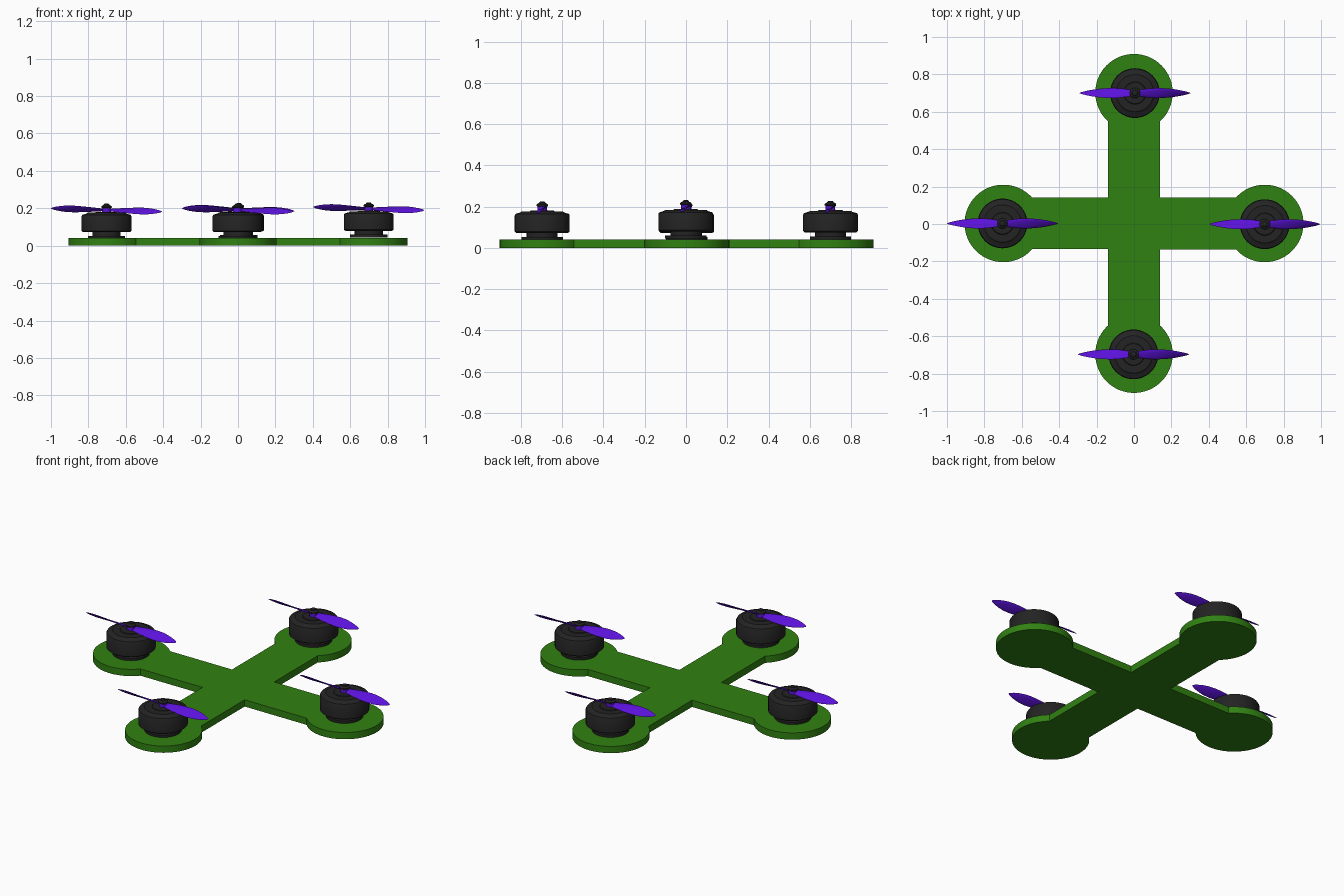
import bpy, bmesh
from math import sin, cos, asin, pi, radians
from mathutils import Vector, Matrix

if "Cube" in bpy.data.objects:
    bpy.data.objects.remove(bpy.data.objects["Cube"])


def material(name, rgb):
    m = bpy.data.materials.new(name)
    m.diffuse_color = (*rgb, 1)
    m.use_nodes = True
    m.node_tree.nodes["Principled BSDF"].inputs["Base Color"].default_value = m.diffuse_color
    return m


GREEN = material("green", (0.03, 0.22, 0.006))
BLACK = material("black", (0.017, 0.017, 0.017))
PURPLE = material("purple", (0.105, 0.006, 0.7))


def finish(bm, name, mat, loc=(0, 0, 0)):
    bmesh.ops.recalc_face_normals(bm, faces=bm.faces)
    mesh = bpy.data.meshes.new(name)
    bm.to_mesh(mesh)
    bm.free()
    ob = bpy.data.objects.new(name, mesh)
    bpy.context.collection.objects.link(ob)
    ob.location = loc
    mesh.materials.append(mat)
    bpy.ops.object.select_all(action='DESELECT')
    bpy.context.view_layer.objects.active = ob
    ob.select_set(True)
    bpy.ops.object.shade_smooth_by_angle(angle=radians(30))
    return ob


def skin(bm, rings):
    """Join rings of points into a closed, capped tube."""
    loops = [[bm.verts.new(p) for p in ring] for ring in rings]
    for a, b in zip(loops, loops[1:]):
        for i in range(len(a)):
            j = (i + 1) % len(a)
            bm.faces.new((a[i], a[j], b[j], b[i]))
    bm.faces.new(loops[0][::-1])
    bm.faces.new(loops[-1])


def lathe(bm, profile, n=48):
    skin(bm, [[(r * cos(2 * pi * i / n), r * sin(2 * pi * i / n), z)
               for i in range(n)] for r, z in profile])


# Frame: one cross outline with a round pad on each arm
ARM, PAD_R, REACH, THICK = 0.138, 0.207, 0.699, 0.04
sweep = pi - asin(ARM / PAD_R)
outline = []
for k in range(4):
    turn = Matrix.Rotation(k * pi / 2, 3, 'Z')
    for i in range(49):
        a = -sweep + 2 * sweep * i / 48
        outline.append(turn @ Vector((REACH + PAD_R * cos(a), PAD_R * sin(a), 0)))
    outline.append(turn @ Vector((ARM, ARM, 0)))
bm = bmesh.new()
skin(bm, [outline, [p + Vector((0, 0, THICK)) for p in outline]])
finish(bm, "cross_frame", GREEN, (0, 0.003, 0))

MOTOR = [(0.100, 0.038), (0.100, 0.053), (0.075, 0.053), (0.075, 0.072),
         (0.124, 0.072), (0.133, 0.079), (0.133, 0.158), (0.129, 0.165),
         (0.106, 0.172), (0.100, 0.177), (0.060, 0.177), (0.057, 0.181),
         (0.020, 0.181)]
NUT = [(0.022, 0.200), (0.028, 0.204), (0.028, 0.210), (0.022, 0.215),
       (0.016, 0.217), (0.014, 0.222), (0.008, 0.225)]
HUB = [(0.023, -0.014), (0.023, 0.010)]
# Blade stations: radius, chord, pitch in degrees
BLADE = [(0.010, 0.030, 20), (0.040, 0.042, 22), (0.080, 0.055, 25),
         (0.120, 0.061, 29), (0.160, 0.062, 34), (0.200, 0.057, 39),
         (0.235, 0.045, 43), (0.265, 0.030, 46), (0.285, 0.016, 48),
         (0.296, 0.004, 48)]


def blade_rings(side):
    rings = []
    for r, chord, pitch in BLADE:
        c, s = cos(radians(pitch)), sin(radians(pitch))
        ring = []
        for i in range(12):
            u = chord / 2 * cos(i * pi / 6)
            v = min(0.004, chord * 0.1) * sin(i * pi / 6)
            ring.append((side * r, side * (u * c - v * s), u * s + v * c))
        rings.append(ring)
    return rings


# Four motors, each with a propeller and a lock nut
for name, x, y, z in (("left", -0.703, 0.003, 0), ("right", 0.699, -0.001, 0.007),
                      ("front", -0.003, -0.697, 0), ("back", 0.005, 0.700, 0.003)):
    bm = bmesh.new()
    lathe(bm, MOTOR)
    finish(bm, name + "_motor", BLACK, (x, y, z))

    bm = bmesh.new()
    lathe(bm, HUB, 24)
    for side in (1, -1):
        skin(bm, blade_rings(side))
    prop = finish(bm, name + "_propeller", PURPLE, (x, y, z + 0.191))
    prop.rotation_euler.y = 0.03

    bm = bmesh.new()
    lathe(bm, NUT, 16)
    finish(bm, name + "_propeller_nut", BLACK, (x, y, z))
